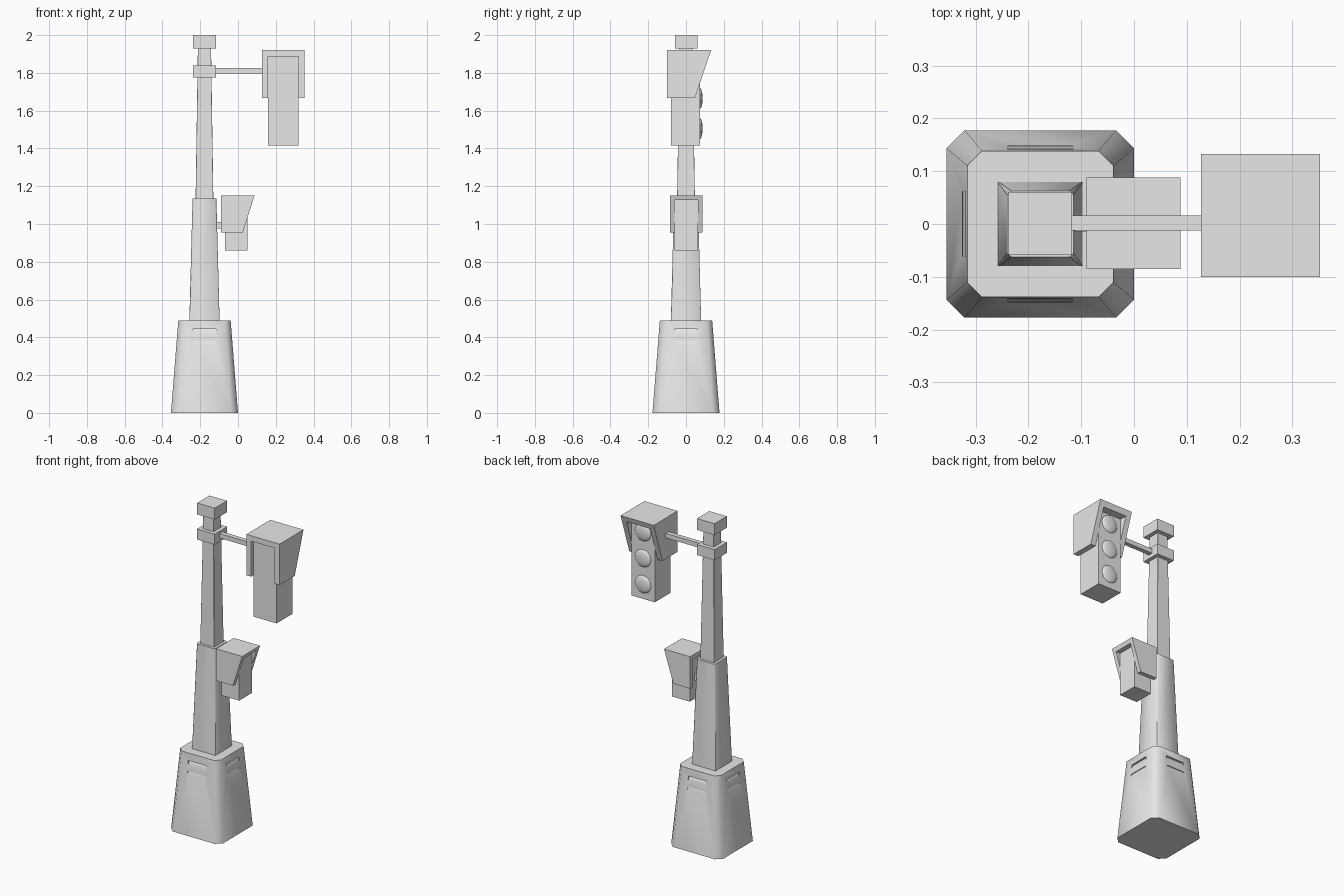
import bpy, bmesh, math
from mathutils import Vector, Matrix

old = bpy.data.objects.get("Cube")
if old:
    bpy.data.objects.remove(old, do_unlink=True)

grey = bpy.data.materials.new("plain_grey")
grey.use_nodes = True
grey.diffuse_color = (0.8, 0.8, 0.8, 1)
grey.node_tree.nodes["Principled BSDF"].inputs["Base Color"].default_value = (0.8, 0.8, 0.8, 1)

POLE_X = -0.1775


def finish(name, bm, smooth=None):
    bmesh.ops.recalc_face_normals(bm, faces=bm.faces)
    mesh = bpy.data.meshes.new(name)
    bm.to_mesh(mesh)
    bm.free()
    mesh.materials.append(grey)
    ob = bpy.data.objects.new(name, mesh)
    bpy.context.collection.objects.link(ob)
    if smooth:
        shade(ob, smooth)
    return ob


def shade(ob, degrees):
    bpy.ops.object.select_all(action='DESELECT')
    ob.select_set(True)
    bpy.context.view_layer.objects.active = ob
    bpy.ops.object.shade_smooth_by_angle(angle=math.radians(degrees))


def box(name, x0, x1, y0, y1, z0, z1):
    bm = bmesh.new()
    bmesh.ops.create_cube(bm, size=1)
    size = Matrix.Diagonal((x1 - x0, y1 - y0, z1 - z0, 1))
    centre = Matrix.Translation(((x0 + x1) / 2, (y0 + y1) / 2, (z0 + z1) / 2))
    bmesh.ops.transform(bm, matrix=centre @ size, verts=bm.verts)
    return finish(name, bm)


def square_ring(half, cut, z):
    """Square ring with chamfered corners around the pole axis."""
    pts = []
    for sx, sy, flip in ((1, 1, 0), (-1, 1, 1), (-1, -1, 0), (1, -1, 1)):
        pair = [(half, half - cut), (half - cut, half)]
        for a, b in (pair[::-1] if flip else pair):
            pts.append((POLE_X + sx * a, sy * b, z))
    return pts


def tapered(name, z0, half0, cut0, z1, half1, cut1, smooth=None):
    bm = bmesh.new()
    low = [bm.verts.new(p) for p in square_ring(half0, cut0, z0)]
    top = [bm.verts.new(p) for p in square_ring(half1, cut1, z1)]
    bm.faces.new(low)
    bm.faces.new(top)
    for i in range(8):
        j = (i + 1) % 8
        bm.faces.new((low[i], low[j], top[j], top[i]))
    return finish(name, bm, smooth)


def prism(name, outline, place, a, b):
    """Extrude a 2D outline between a and b; place maps (u, v, t) to space."""
    bm = bmesh.new()
    ends = [[bm.verts.new(place(u, v, t)) for u, v in outline] for t in (a, b)]
    for ring in ends:
        bm.faces.new(ring)
    n = len(outline)
    for i in range(n):
        j = (i + 1) % n
        bm.faces.new((ends[0][i], ends[0][j], ends[1][j], ends[1][i]))
    return finish(name, bm)


def hood(name, place, back, tip, foot, z0, z1, lo, hi, wall, roof):
    """Hood open front and rear: one roof and two cheeks with a sloping edge."""
    lean = tip - (tip - foot) * roof / (z1 - z0)
    zr = z1 - roof
    cheek = [(back, z0), (foot, z0), (lean, zr), (back, zr)]
    top = [(back, zr), (lean, zr), (tip, z1), (back, z1)]
    prism(name + "_roof", top, place, lo, hi)
    prism(name + "_cheek_a", cheek, place, lo, lo + wall)
    prism(name + "_cheek_b", cheek, place, hi - wall, hi)


# Base with two vents on each side
base = tapered("base", 0, 0.1775, 0.034, 0.49, 0.1385, 0.028)


def wall_at(z):
    return 0.1775 - 0.039 * z / 0.49


def cut_vent(outline, turn):
    c, s = math.cos(turn), math.sin(turn)
    cutter = prism("vent_cutter", outline,
                   lambda u, v, t: (POLE_X + u * c - t * s, u * s + t * c, v), -0.062, 0.062)
    mod = base.modifiers.new("vent", 'BOOLEAN')
    mod.operation = 'DIFFERENCE'
    mod.solver = 'EXACT'
    mod.object = cutter
    bpy.context.view_layer.objects.active = base
    bpy.ops.object.modifier_apply(modifier=mod.name)
    bpy.data.objects.remove(cutter, do_unlink=True)


for k in range(4):
    for z0, z1, depth in ((0.418, 0.445, 0.012), (0.362, 0.382, 0.005)):
        vent = [(wall_at(z0) + 0.001, z0), (wall_at(z1) - depth, z1),
                (wall_at(z1) + 0.02, z1), (wall_at(z0) + 0.02, z0)]
        cut_vent(vent, k * math.pi / 2)
shade(base, 50)

# Pole
tapered("lower_pole", 0.49, 0.08, 0.001, 1.135, 0.063, 0.008, 50)
tapered("upper_pole", 1.135, 0.047, 0.001, 1.93, 0.035, 0.001)
for name, z0, z1 in (("pole_collar", 1.775, 1.84), ("pole_cap", 1.93, 2.0)):
    box(name, POLE_X - 0.06, POLE_X + 0.06, -0.059, 0.061, z0, z1)

# Large signal on its arm, lamps towards the back
box("signal_arm", -0.118, 0.161, -0.012, 0.016, 1.798, 1.826)
box("signal_body", 0.16, 0.319, -0.08, 0.075, 1.415, 1.886)
hood("signal_hood", lambda u, v, t: (t, u, v),
     -0.1, 0.133, 0.048, 1.668, 1.92, 0.127, 0.353, 0.033, 0.034)
for i, lamp in enumerate(("bottom", "middle", "top")):
    bm = bmesh.new()
    bmesh.ops.create_uvsphere(bm, u_segments=16, v_segments=8, radius=1)
    bmesh.ops.bisect_plane(bm, geom=bm.verts[:] + bm.edges[:] + bm.faces[:],
                           plane_co=(0, 0, 0), plane_no=(0, 0, 1), clear_inner=True)
    turn = Matrix.Rotation(-math.pi / 2, 4, 'X')
    place = Matrix.Translation((0.24, 0.074, 1.505 + 0.16 * i))
    bmesh.ops.transform(bm, matrix=place @ turn @ Matrix.Diagonal((0.055, 0.055, 0.014, 1)),
                        verts=bm.verts)
    finish(lamp + "_lamp", bm, 60)

# Small signal on a bracket, facing left
box("small_signal_bracket", -0.125, -0.069, -0.014, 0.016, 0.975, 1.01)
box("small_signal_body", -0.07, 0.05, -0.06, 0.063, 0.86, 1.127)
hood("small_signal_hood", lambda u, v, t: (u, t, v),
     -0.09, 0.088, 0.025, 0.955, 1.152, -0.085, 0.088, 0.025, 0.025)
